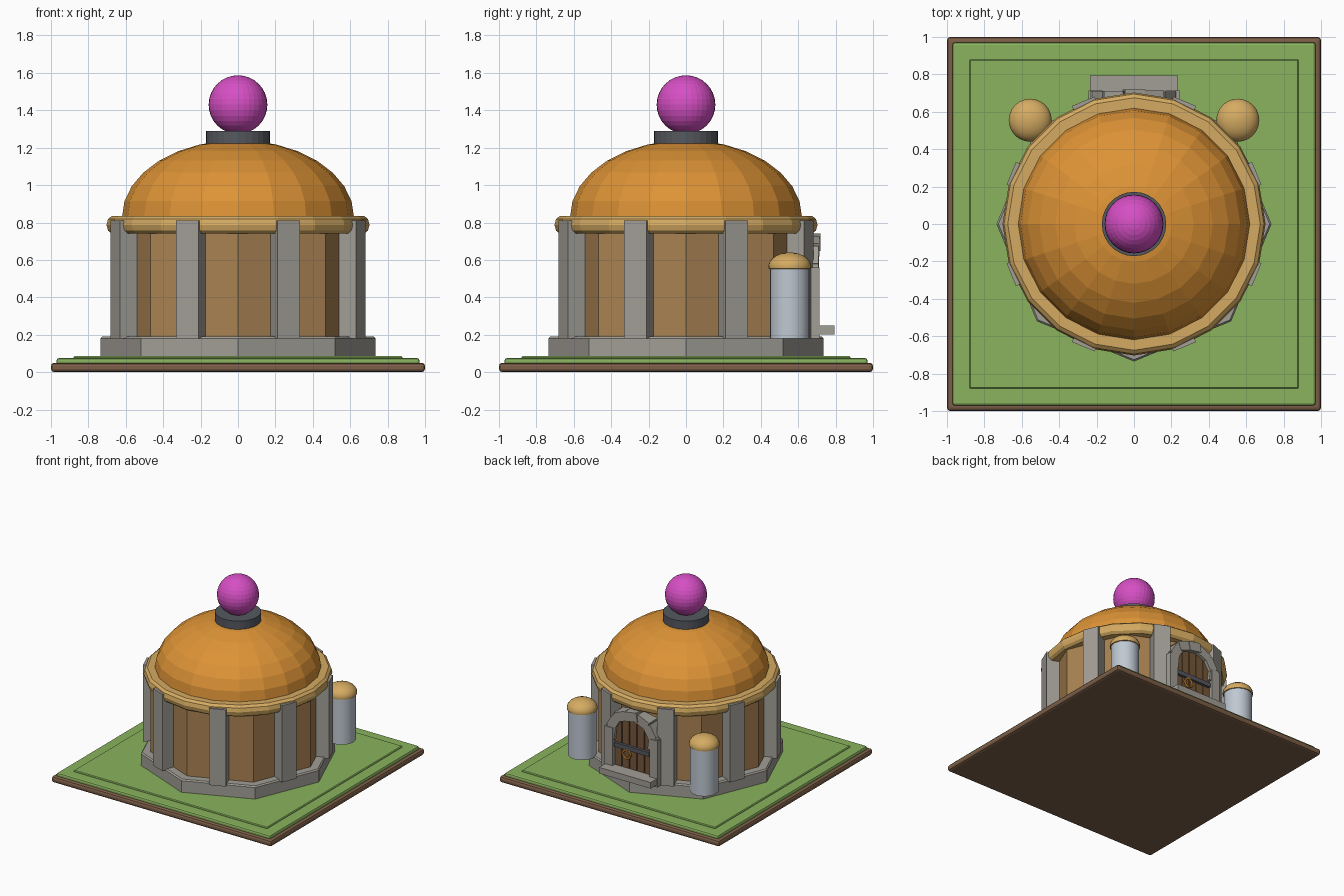
import bpy, bmesh, math, random
from mathutils import Matrix, Vector

if "Cube" in bpy.data.objects:
    bpy.data.objects.remove(bpy.data.objects["Cube"])
random.seed(4)


def material(name, hex_colour):
    srgb = [int(hex_colour[i:i + 2], 16) / 255 for i in (0, 2, 4)]
    col = [c / 12.92 if c < 0.04 else ((c + 0.055) / 1.055) ** 2.4 for c in srgb] + [1]
    m = bpy.data.materials.new(name)
    m.use_nodes = True
    m.diffuse_color = col
    m.node_tree.nodes["Principled BSDF"].inputs["Base Color"].default_value = col
    return m


soil = material("soil_brown", "7d5f48")
grass = material("grass_green", "8ab45e")
stone = material("stone_grey", "a29e96")
plaster = material("wall_tan", "a98252")
trim = material("trim_sand", "d5ab62")
orange = material("dome_orange", "dd9336")
iron = material("dark_iron", "55585f")
magenta = material("orb_magenta", "d64fc4")
pale = material("tower_pale_blue", "bfc8d2")
timber = material("door_timber", "75563a")


def finish(name, bm, mat, smooth=False):
    bmesh.ops.recalc_face_normals(bm, faces=bm.faces)
    me = bpy.data.meshes.new(name)
    bm.to_mesh(me)
    bm.free()
    me.materials.append(mat)
    ob = bpy.data.objects.new(name, me)
    bpy.context.collection.objects.link(ob)
    if smooth:
        bpy.ops.object.select_all(action='DESELECT')
        ob.select_set(True)
        bpy.context.view_layer.objects.active = ob
        bpy.ops.object.shade_smooth_by_angle(angle=math.radians(35))
    return ob


def box(name, centre, size, mat, turn=None, bevel=0, segments=1):
    """Box with an optional rotation matrix applied about its centre."""
    bm = bmesh.new()
    bmesh.ops.create_cube(bm, size=1)
    bmesh.ops.scale(bm, vec=size, verts=bm.verts)
    if turn:
        bmesh.ops.transform(bm, matrix=turn, verts=bm.verts)
    bmesh.ops.translate(bm, vec=centre, verts=bm.verts)
    if bevel:
        bmesh.ops.bevel(bm, geom=bm.edges[:], offset=bevel, segments=segments,
                        profile=0.5, affect='EDGES')
    return finish(name, bm, mat)


def lathe(name, profile, sides, mat, centre=(0, 0), closed=False, smooth=False):
    """Revolve (radius, height) points; open profiles are capped at both ends."""
    bm = bmesh.new()
    rings = []
    for r, z in profile:
        rings.append([bm.verts.new((centre[0] + r * math.cos(2 * math.pi * k / sides),
                                    centre[1] + r * math.sin(2 * math.pi * k / sides), z))
                      for k in range(sides)])
    pairs = list(zip(rings, rings[1:]))
    if closed:
        pairs.append((rings[-1], rings[0]))
    else:
        bm.faces.new(rings[0])
        bm.faces.new(rings[-1])
    for a, b in pairs:
        for k in range(sides):
            n = (k + 1) % sides
            bm.faces.new((a[k], a[n], b[n], b[k]))
    return finish(name, bm, mat, smooth)


def cap_profile(radius, z, height, steps, tip):
    """Quarter ellipse from the rim up to a small flat tip."""
    end = math.acos(tip / radius)
    return [(radius * math.cos(end * i / steps), z + height * math.sin(end * i / steps))
            for i in range(steps + 1)]


# Ground plate
box("soil_plate", (0, 0, 0.025), (2, 2, 0.05), soil, bevel=0.018, segments=2)
box("grass_plate", (0, 0, 0.055), (1.94, 1.94, 0.04), grass, bevel=0.012, segments=2)
box("grass_inner_plate", (0, 0, 0.073), (1.76, 1.76, 0.024), grass, bevel=0.006)

# Octagonal foundation and wall
lathe("foundation", [(0.735, 0.07), (0.735, 0.18), (0.725, 0.19)], 8, stone)
lathe("wall", [(0.66, 0.18), (0.66, 0.80)], 8, plaster)

# Pilasters in the middle of each wall face
for k in range(8):
    a = math.radians(22.5 + 45 * k)
    box("pilaster", (0.66 * math.cos(a), 0.66 * math.sin(a), 0.495),
        (0.10, 0.13, 0.63), stone, Matrix.Rotation(a, 4, 'Z'))

# Cornice ring, dome, collar and orb
lathe("cornice_ring", [(0.58, 0.74), (0.675, 0.74), (0.695, 0.757), (0.703, 0.787),
                       (0.695, 0.818), (0.675, 0.835), (0.58, 0.835)], 20, trim, closed=True)
lathe("dome", cap_profile(0.62, 0.83, 0.41, 7, 0.08), 20, orange)
lathe("collar", [(0.172, 1.20), (0.172, 1.29)], 28, iron)
bm = bmesh.new()
bmesh.ops.create_uvsphere(bm, u_segments=32, v_segments=16, radius=0.157)
bmesh.ops.translate(bm, vec=(0, 0, 1.43), verts=bm.verts)
finish("orb", bm, magenta)

# Side towers with rounded caps
for side in (-1, 1):
    spot = (side * 0.555, 0.555)
    lathe("tower", [(0.106, 0.18), (0.106, 0.57)], 24, pale, spot, smooth=True)
    lathe("tower_cap", [(0.10, 0.55), (0.113, 0.553)] + cap_profile(0.115, 0.565, 0.075, 5, 0.015),
          24, trim, spot, smooth=True)

# Doorway at the back: step, jambs and rough arch stones
box("door_step", (0, 0.73, 0.225), (0.47, 0.13, 0.05), stone)
for side in (-1, 1):
    box("door_jamb", (side * 0.205, 0.645, 0.37), (0.075, 0.14, 0.38), stone)
arch_z = 0.52
for k in range(7):
    a = math.pi * k / 6
    turn = Matrix.Rotation(-a + random.uniform(-0.2, 0.2), 4, 'Y')
    box("arch_stone", (0.19 * math.cos(a), 0.645 + random.uniform(-0.008, 0.006),
                       arch_z + 0.175 * math.sin(a)), (0.075, 0.14, 0.11), stone, turn)

# Timber planks following the arch
for k in range(5):
    x = -0.136 + 0.068 * k
    top = arch_z + math.sqrt(0.17 ** 2 - x * x)
    box("door_plank", (x, 0.64, (0.19 + top) / 2), (0.062, 0.09, top - 0.19), timber)

# Iron bar and ring handle
box("door_bar", (0, 0.695, 0.425), (0.32, 0.025, 0.035), iron)
bm = bmesh.new()
sides, tube = 16, 6
grid = []
for i in range(sides):
    a = 2 * math.pi * i / sides
    out = Vector((math.cos(a), 0, math.sin(a)))
    grid.append([bm.verts.new(Vector((0.05, 0.70, 0.37)) + out * (0.035 + 0.009 * math.cos(b))
                              + Vector((0, 0.009 * math.sin(b), 0)))
                 for b in (2 * math.pi * j / tube for j in range(tube))])
for i in range(sides):
    for j in range(tube):
        p, q, n = grid[i], grid[(i + 1) % sides], (j + 1) % tube
        bm.faces.new((p[j], q[j], q[n], p[n]))
finish("door_handle", bm, orange, True)
